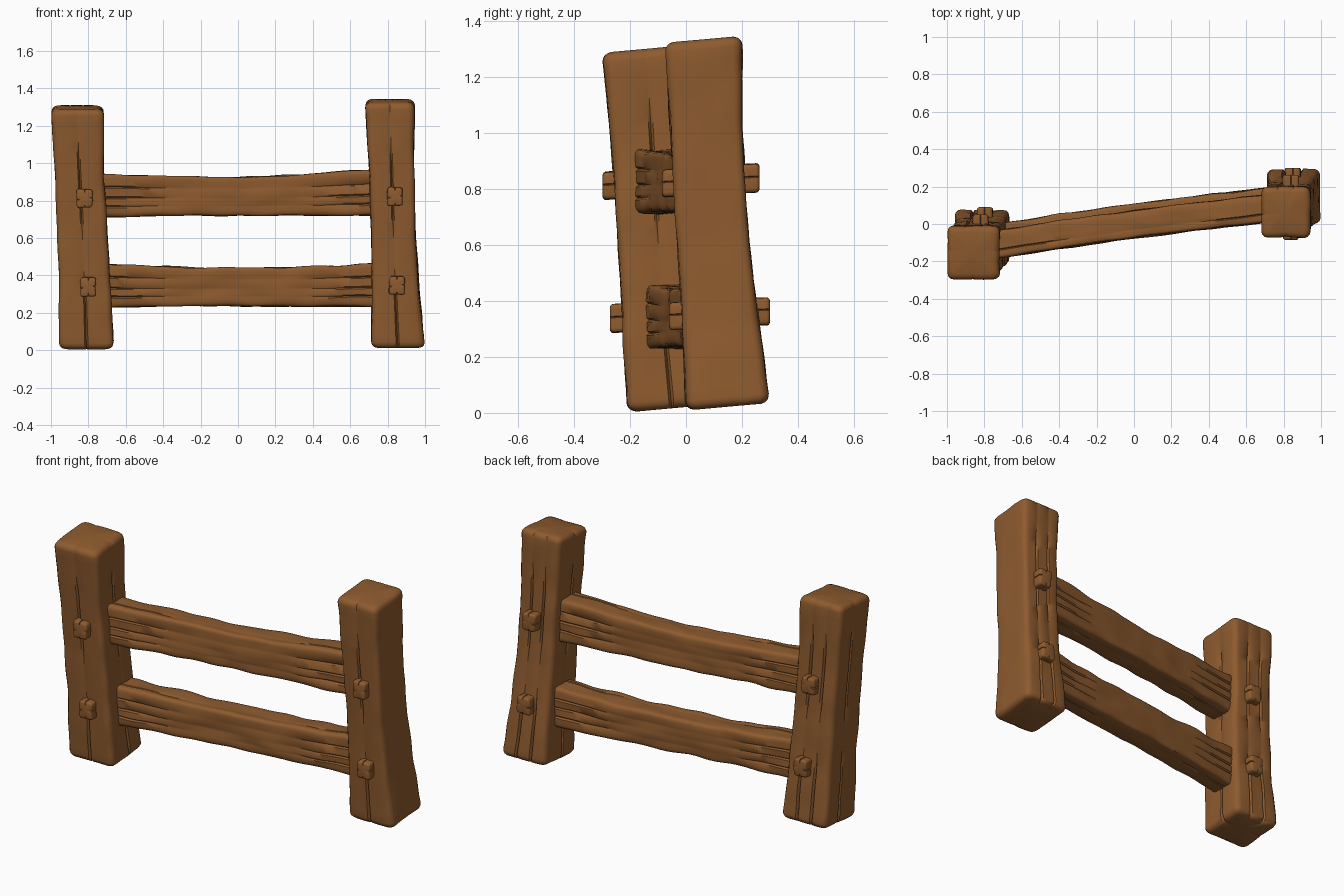
import bpy, bmesh, math
from mathutils import Vector, noise

cube = bpy.data.objects.get("Cube")
if cube:
    bpy.data.objects.remove(cube, do_unlink=True)

wood = bpy.data.materials.new("warm brown wood")
wood.use_nodes = True
BROWN = (0.27, 0.105, 0.028, 1)
wood.diffuse_color = BROWN
wood.node_tree.nodes["Principled BSDF"].inputs["Base Color"].default_value = BROWN

# How (along, across a, across b) maps to x, y, z for each beam axis
PLACE = {
    "x": lambda s, a, b: Vector((s, a, b)),
    "y": lambda s, a, b: Vector((a, s, b)),
    "z": lambda s, a, b: Vector((a, b, s)),
}


def interpolate(keys, s):
    """Section limits (a0, a1, b0, b1) at distance s."""
    for k, n in zip(keys, keys[1:]):
        if s <= n[0] or n is keys[-1]:
            t = min(1, max(0, (s - k[0]) / (n[0] - k[0])))
            return [p + (q - p) * t for p, q in zip(k[1:], n[1:])]


def profile(grooves, corner):
    """Rounded square outline: (u, v, inward u, inward v, groove weight)."""
    points = []
    for side in range(4):
        row = [(t * corner, 0) for t in (-1, -0.5, 0, 0.5, 1)]
        for g in grooves[side]:
            row = [r for r in row if abs(r[0] - g) > 0.1]
            row += [(g - 0.06, 0), (g, 1), (g + 0.06, 0)]
        outline = [(1, t, w) for t, w in sorted(row)]
        r = 1 - corner
        for ang in (30, 60):
            c = math.radians(ang)
            outline.append((corner + r * math.cos(c), corner + r * math.sin(c), 0))
        for u, v, w in outline:
            du, dv = -1, 0
            for _ in range(side):
                u, v, du, dv = -v, u, -dv, du
            points.append((u, v, du, dv, w))
    return points


def beam(name, axis, keys, grooves, depth, steps=30, corner=0.78,
         radius=0.035, slant=0.0, rough=0.006):
    """Rounded, cracked timber lofted through the key sections.
    Sides run +a, +b, -a, -b."""
    place, outline = PLACE[axis], profile(grooves, corner)
    lo, hi = keys[0][0], keys[-1][0]
    arcs = [math.radians(d) for d in (85, 60, 40, 20)]
    stations = [(lo + radius * (1 - math.sin(c)), radius * (1 - math.cos(c))) for c in arcs]
    span = hi - lo - 2 * radius
    stations += [(lo + radius + span * i / steps, 0) for i in range(steps + 1)]
    stations += [(hi - radius * (1 - math.sin(c)), radius * (1 - math.cos(c)))
                 for c in reversed(arcs)]
    bm = bmesh.new()
    rings = []
    for s, inset in stations:
        a0, a1, b0, b1 = interpolate(keys, s)
        ha, hb = (a1 - a0) / 2 - inset, (b1 - b0) / 2 - inset
        ring = []
        for u, v, du, dv, w in outline:
            cut = w * depth(s)
            a, b = u * ha + du * cut, v * hb + dv * cut
            p = place(s + slant * b, (a0 + a1) / 2 + a, (b0 + b1) / 2 + b)
            # hand-hewn unevenness, stretched along the grain
            seed = place(s * 6, p.dot(place(0, 1, 0)) * 14, p.dot(place(0, 0, 1)) * 14)
            p += place(0, u, v) * noise.noise(seed) * rough
            ring.append(bm.verts.new(p))
        rings.append(ring)
    count = len(outline)
    for r, q in zip(rings, rings[1:]):
        for i in range(count):
            j = (i + 1) % count
            bm.faces.new((r[i], r[j], q[j], q[i]))
    # end caps dished slightly at the heart of the timber
    for ring in (rings[0], rings[-1]):
        centre = sum((v.co for v in ring), Vector()) / count
        hub = bm.verts.new(centre)
        for i in range(count):
            bm.faces.new((ring[i], ring[(i + 1) % count], hub))
    bmesh.ops.recalc_face_normals(bm, faces=bm.faces)
    mesh = bpy.data.meshes.new(name)
    bm.to_mesh(mesh)
    bm.free()
    mesh.materials.append(wood)
    obj = bpy.data.objects.new(name, mesh)
    bpy.context.collection.objects.link(obj)
    bpy.ops.object.select_all(action="DESELECT")
    obj.select_set(True)
    bpy.context.view_layer.objects.active = obj
    bpy.ops.object.shade_smooth_by_angle(angle=math.radians(42))
    return obj


# Leaning posts
def post_crack(z):
    return 0.009 + 0.007 * math.sin(z * 9)


beam("right_post", "z", [
    (0.015, -0.955, -0.665, -0.21, 0.08),
    (0.3, -0.955, -0.68, -0.225, 0.045),
    (0.65, -0.965, -0.7, -0.245, 0.015),
    (1.0, -0.98, -0.72, -0.27, -0.005),
    (1.3, -1.0, -0.72, -0.3, -0.01),
], [(0.1,), (0.35, -0.3), (-0.1,), (0.0,)], post_crack, slant=0.09)

beam("left_post", "z", [
    (0.022, 0.71, 1.0, 0.0, 0.3),
    (0.3, 0.715, 0.97, -0.012, 0.262),
    (0.6, 0.715, 0.95, -0.03, 0.225),
    (1.0, 0.7, 0.94, -0.055, 0.2),
    (1.335, 0.68, 0.945, -0.075, 0.2),
], [(), (0.35, -0.3), (0.1,), (0.0,)], post_crack, slant=0.09)


# Rails, cracked toward their ends and sagging in the middle
def rail_crack(x):
    return 0.001 + 0.008 * min(1, max(0, (abs(x) - 0.3) / 0.35))


RAIL_GROOVES = [(-0.45, 0.0, 0.45), (0.4,), (-0.4, 0.1, 0.5), (0.2,)]
HEIGHTS = {
    "upper_rail": ((0.71, 0.942), (0.72, 0.932), (0.72, 0.924), (0.72, 0.942), (0.72, 0.968)),
    "lower_rail": ((0.225, 0.463), (0.234, 0.446), (0.236, 0.44), (0.233, 0.446), (0.234, 0.465)),
}
MIDDLES = ((-0.75, -0.112), (-0.4, -0.057), (0, -0.002), (0.4, 0.047), (0.76, 0.09))
for name, shift in (("upper_rail", 0), ("lower_rail", 0.035)):
    keys = [(x, y + shift - 0.074, y + shift + 0.074, z0, z1)
            for (x, y), (z0, z1) in zip(MIDDLES, HEIGHTS[name])]
    beam(name, "x", keys, RAIL_GROOVES, rail_crack, steps=36, radius=0.02, rough=0.009)

# Pegs driven through the posts
for name, x, front, back, z in (
        ("right_upper_peg", -0.82, -0.298, 0.05, 0.81),
        ("right_lower_peg", -0.8, -0.272, 0.09, 0.337),
        ("left_upper_peg", 0.84, -0.085, 0.263, 0.82),
        ("left_lower_peg", 0.85, -0.06, 0.3, 0.345)):
    keys = [(front, x - 0.042, x + 0.042, z - 0.05, z + 0.05),
            (back, x - 0.042, x + 0.042, z - 0.03, z + 0.07)]
    beam(name, "y", keys, [(0.1,), (0.0,), (0.1,), (0.0,)],
         lambda s: 0.008, steps=10, corner=0.7, radius=0.013)
